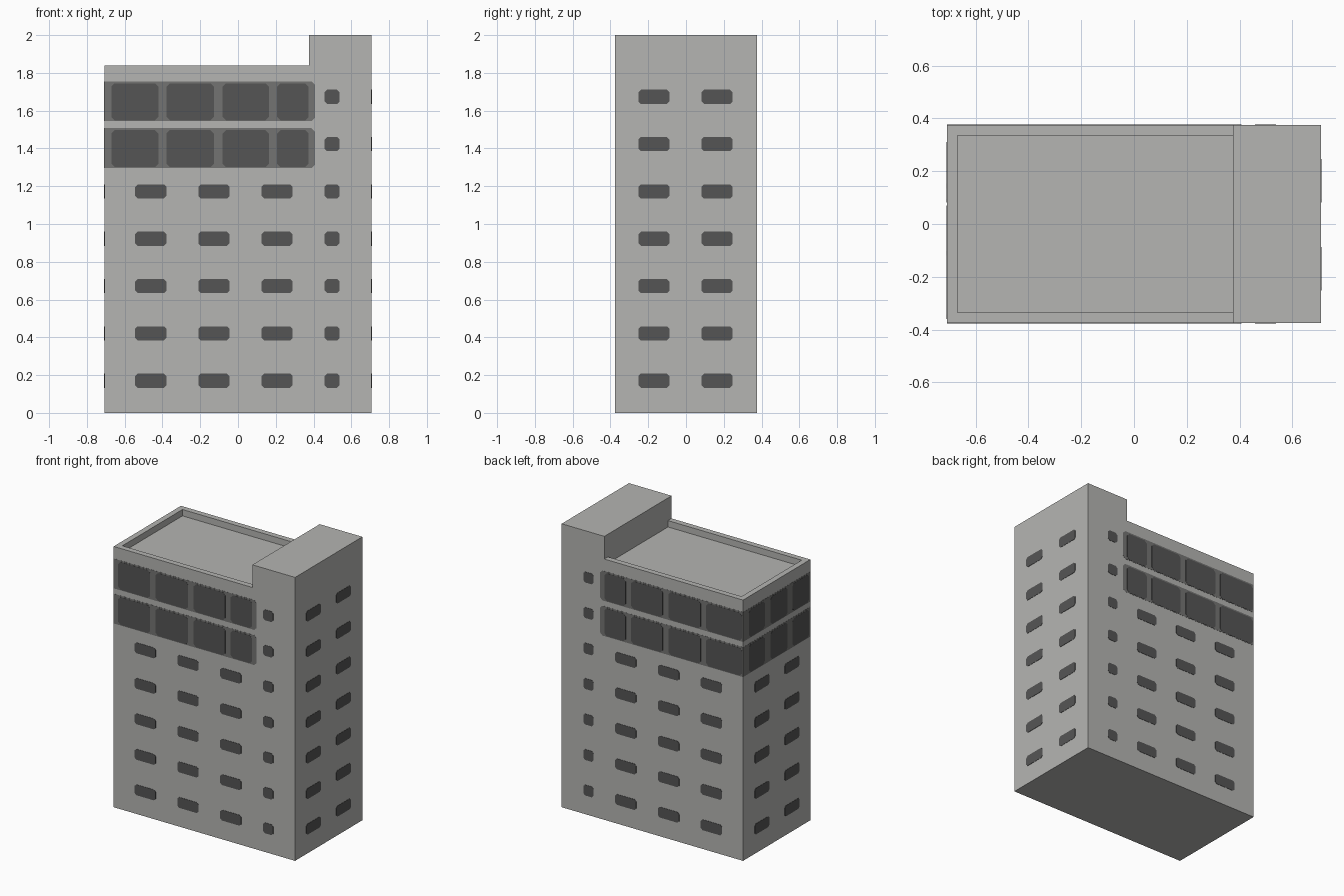
import bpy, bmesh

cube = bpy.data.objects.get("Cube")
if cube:
    bpy.data.objects.remove(cube, do_unlink=True)

W, D = 0.708, 0.375            # half width and half depth
ROOF, TOP, TOWER_X = 1.84, 2.0, 0.375
RIM, RECESS = 0.04, 0.045      # parapet thickness and depth


def material(name, rgb):
    m = bpy.data.materials.new(name)
    m.use_nodes = True
    m.diffuse_color = (*rgb, 1)
    m.node_tree.nodes["Principled BSDF"].inputs["Base Color"].default_value = (*rgb, 1)
    return m


concrete = material("concrete grey", (0.462, 0.462, 0.447))
frame = material("window frame grey", (0.175, 0.175, 0.17))
glass = material("dark glass", (0.091, 0.091, 0.091))


def add_prism(bm, outline, shift):
    """Close an outline into a solid by extruding it along shift."""
    face = bm.faces.new([bm.verts.new(p) for p in outline])
    ext = bmesh.ops.extrude_face_region(bm, geom=[face], use_keep_orig=True)
    verts = [g for g in ext["geom"] if isinstance(g, bmesh.types.BMVert)]
    bmesh.ops.translate(bm, vec=shift, verts=verts)


def make_object(name, bm, mat):
    bmesh.ops.recalc_face_normals(bm, faces=bm.faces)
    mesh = bpy.data.meshes.new(name)
    bm.to_mesh(mesh)
    bm.free()
    mesh.materials.append(mat)
    ob = bpy.data.objects.new(name, mesh)
    bpy.context.collection.objects.link(ob)
    return ob


# Building body: stepped profile with the stair tower at its left
profile = [(-W, 0), (W, 0), (W, TOP), (TOWER_X, TOP), (TOWER_X, ROOF), (-W, ROOF)]
bm = bmesh.new()
add_prism(bm, [(x, -D, z) for x, z in profile], (0, 2 * D, 0))
body = make_object("building_body", bm, concrete)

# Roof recess, leaving a parapet on three sides
bm = bmesh.new()
x0, y0 = -W + RIM, D - RIM
add_prism(bm, [(x0, -y0, ROOF - RECESS), (TOWER_X, -y0, ROOF - RECESS),
               (TOWER_X, y0, ROOF - RECESS), (x0, y0, ROOF - RECESS)], (0, 0, 0.1))
cutter = make_object("roof_cutter", bm, concrete)
cutter.hide_render = True
cut = body.modifiers.new("roof_recess", 'BOOLEAN')
cut.operation, cut.solver, cut.object = 'DIFFERENCE', 'EXACT', cutter
bpy.context.view_layer.objects.active = body
bpy.ops.object.modifier_apply(modifier=cut.name)
bpy.data.objects.remove(cutter, do_unlink=True)

# Wall name -> (axis the plate faces, direction, wall distance)
WALLS = {"front": ("y", -1, D), "back": ("y", 1, D), "right": ("x", -1, W), "left": ("x", 1, W)}


def plates(name, wall, rects, mat, thick, cut_a, cut_b):
    """Thin plates with clipped corners; cut_a and cut_b clip the low and high ends."""
    axis, sign, dist = WALLS[wall]
    bm = bmesh.new()
    for a, b, lo, hi in rects:
        pts = []
        for u, z, du, dz, c in ((a, lo, 1, 1, cut_a), (b, lo, -1, 1, cut_b),
                                (b, hi, -1, -1, cut_b), (a, hi, 1, -1, cut_a)):
            if c == 0:
                pts.append((u, z))
            else:
                pair = [(u, z + dz * c), (u + du * c, z)]
                pts += pair if du == dz else pair[::-1]
        if axis == "y":
            add_prism(bm, [(u, sign * dist, z) for u, z in pts], (0, sign * thick, 0))
        else:
            add_prism(bm, [(sign * dist, u, z) for u, z in pts], (sign * thick, 0, 0))
    return make_object(name, bm, mat)


def floors(columns, count):
    """One window per column and floor."""
    return [(a, b, 0.133 + 0.2505 * i, 0.208 + 0.2505 * i)
            for i in range(count) for a, b in columns]


wide = [(-0.544, -0.379), (-0.21, -0.045), (0.125, 0.289)]
small = [(0.459, 0.538)]
ends = [(-0.252, -0.088), (0.082, 0.247)]
bands = [(1.297, 1.507), (1.545, 1.755)]
panes = {
    "front": [(-0.671, -0.422), (-0.379, -0.127), (-0.082, 0.164), (0.207, 0.374)],
    "back": [(-0.70, -0.422), (-0.379, -0.127), (-0.082, 0.164), (0.207, 0.374)],
    "right": [(-0.36, -0.175), (-0.12, 0.07), (0.135, 0.31)],
}

# Small windows on every wall
for wall in ("front", "back"):
    plates(wall + "_windows", wall, floors(wide, 5), glass, 0.002, 0.013, 0.013)
    plates(wall + "_stair_windows", wall, floors(small, 7), glass, 0.002, 0.013, 0.013)
plates("left_windows", "left", floors(ends, 7), glass, 0.002, 0.013, 0.013)
plates("right_windows", "right", floors(ends, 5), glass, 0.002, 0.013, 0.013)

# Glazed bands wrapping three walls on the two upper floors
for wall, cols in panes.items():
    a, b, clip = (-D, D, 0) if wall == "right" else (-W, 0.408, 0.018)
    plates(wall + "_glazing_frames", wall, [(a, b, lo, hi) for lo, hi in bands],
           frame, 0.001, 0, clip)
    plates(wall + "_glazing_panes", wall,
           [(p, q, lo + 0.004, hi - 0.01) for lo, hi in bands for p, q in cols],
           glass, 0.002, 0.018, 0.018)
